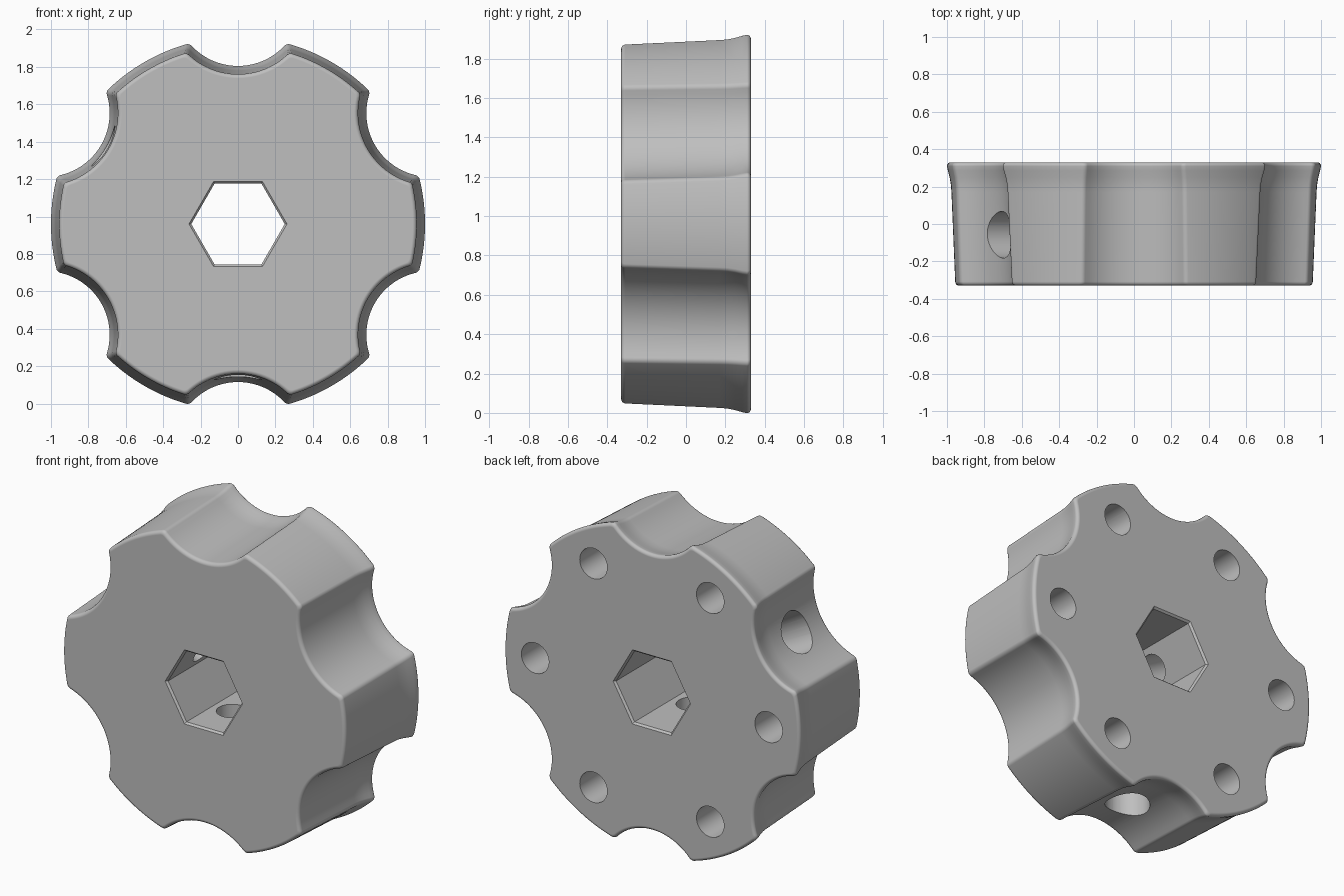
import bpy, bmesh, math
from math import cos, sin, pi, atan2, hypot, radians
from mathutils import Matrix, Vector

CENTRE = Vector((0, 0, 0.96))
HALF = 0.33            # half thickness along y
NOTCH_DIST, NOTCH_R, CORNER_R = 1.185, 0.34, 0.03

cube = bpy.data.objects.get("Cube")
if cube:
    bpy.data.objects.remove(cube)

grey = bpy.data.materials.new("plain grey")
grey.use_nodes = True
grey.diffuse_color = (0.52, 0.52, 0.52, 1)
grey.node_tree.nodes["Principled BSDF"].inputs["Base Color"].default_value = grey.diffuse_color


def loft(name, rings):
    """Closed solid through rings of equal point count."""
    bm = bmesh.new()
    loops = [[bm.verts.new(p) for p in ring] for ring in rings]
    n = len(loops[0])
    for a, b in zip(loops, loops[1:]):
        for i in range(n):
            j = (i + 1) % n
            bm.faces.new((a[i], a[j], b[j], b[i]))
    bm.faces.new(loops[0])
    bm.faces.new(loops[-1])
    bmesh.ops.recalc_face_normals(bm, faces=bm.faces)
    mesh = bpy.data.meshes.new(name)
    bm.to_mesh(mesh)
    bm.free()
    mesh.materials.append(grey)
    obj = bpy.data.objects.new(name, mesh)
    bpy.context.collection.objects.link(obj)
    return obj


def arc(cx, cy, r, a, b, n):
    return [(cx + r * cos(a + (b - a) * i / n), cy + r * sin(a + (b - a) * i / n))
            for i in range(n + 1)]


def outline(inset, y):
    """Six-lobed outline with scooped grips and rounded corners."""
    outer, scoop, f = 1 - inset, NOTCH_R + inset, CORNER_R
    k = outer - f
    alpha = math.acos((k * k + NOTCH_DIST ** 2 - (scoop + f) ** 2) / (2 * k * NOTCH_DIST))
    cx, cy = k * cos(alpha), k * sin(alpha)
    beta = atan2(-cy, NOTCH_DIST - cx)
    half = arc(NOTCH_DIST, 0, scoop, pi, beta + pi, 12)
    half += arc(cx, cy, f, beta, alpha, 6)[1:]
    half += arc(0, 0, outer, alpha, pi / 6, 8)[1:]
    sector = [(u, -v) for u, v in reversed(half[1:])] + half[:-1]
    points = []
    for i in range(6):
        t = radians(30 + 60 * i)
        points += [CENTRE + Vector((u * cos(t) - v * sin(t), y, u * sin(t) + v * cos(t)))
                   for u, v in sector]
    return points


# Knob body: front rounding, slight taper, flared back rim, back rounding
profile = []
for i in range(5):
    t = i / 4 * pi / 2
    profile.append((0.044 + 0.022 * (1 - sin(t)), -HALF + 0.022 * (1 - cos(t))))
profile += [(0.024, 0.17), (0.021, 0.21), (0.014, 0.25), (0.005, 0.285)]
for i in range(5):
    t = i / 4 * pi / 2
    profile.append((0.02 * (1 - cos(t)), HALF - 0.02 * (1 - sin(t))))
knob = loft("knob_body", [outline(o, y) for o, y in profile])


def disc(r, sides, y):
    return [CENTRE + Vector((r * cos(2 * pi * i / sides), y, r * sin(2 * pi * i / sides)))
            for i in range(sides)]


def cut(cutter):
    cutter.hide_render = True
    mod = knob.modifiers.new(cutter.name, "BOOLEAN")
    mod.operation, mod.solver, mod.object = "DIFFERENCE", "EXACT", cutter
    bpy.context.view_layer.objects.active = knob
    bpy.ops.object.modifier_apply(modifier=mod.name)
    bpy.data.objects.remove(cutter)


# Hexagonal shaft bore with a small chamfer at each end
c = 0.012
cut(loft("hex_bore", [disc(r, 6, y) for r, y in (
    (0.25 + 2 * c, -HALF - c), (0.25, -HALF + c), (0.25, HALF - c), (0.25 + 2 * c, HALF + c))]))

# Blind round holes in the back of each lobe
for i in range(6):
    hole = loft("back_hole", [disc(0.093, 40, 0.0), disc(0.093, 40, 0.5)])
    t = radians(60 * i)
    hole.data.transform(Matrix.Translation((0.79 * cos(t), 0, 0.79 * sin(t))))
    cut(hole)

# Stepped set-screw holes from two grips into the bore
for angle in (150, 270):
    t = radians(angle)
    out, side = Vector((cos(t), 0, sin(t))), Vector((-sin(t), 0, cos(t)))
    rings = [[CENTRE + out * d + side * r * cos(a) + Vector((0, r * sin(a) - 0.057, 0))
              for a in (2 * pi * i / 48 for i in range(48))]
             for r, d in ((0.088, 0.1), (0.088, 0.5), (0.125, 0.5), (0.125, 1.1))]
    cut(loft("screw_hole", rings))

# Smooth shading with crisp edges
bpy.ops.object.select_all(action="DESELECT")
knob.select_set(True)
bpy.context.view_layer.objects.active = knob
bpy.ops.object.shade_smooth_by_angle(angle=radians(30))
weighted = knob.modifiers.new("weighted_normals", "WEIGHTED_NORMAL")
weighted.keep_sharp = True
